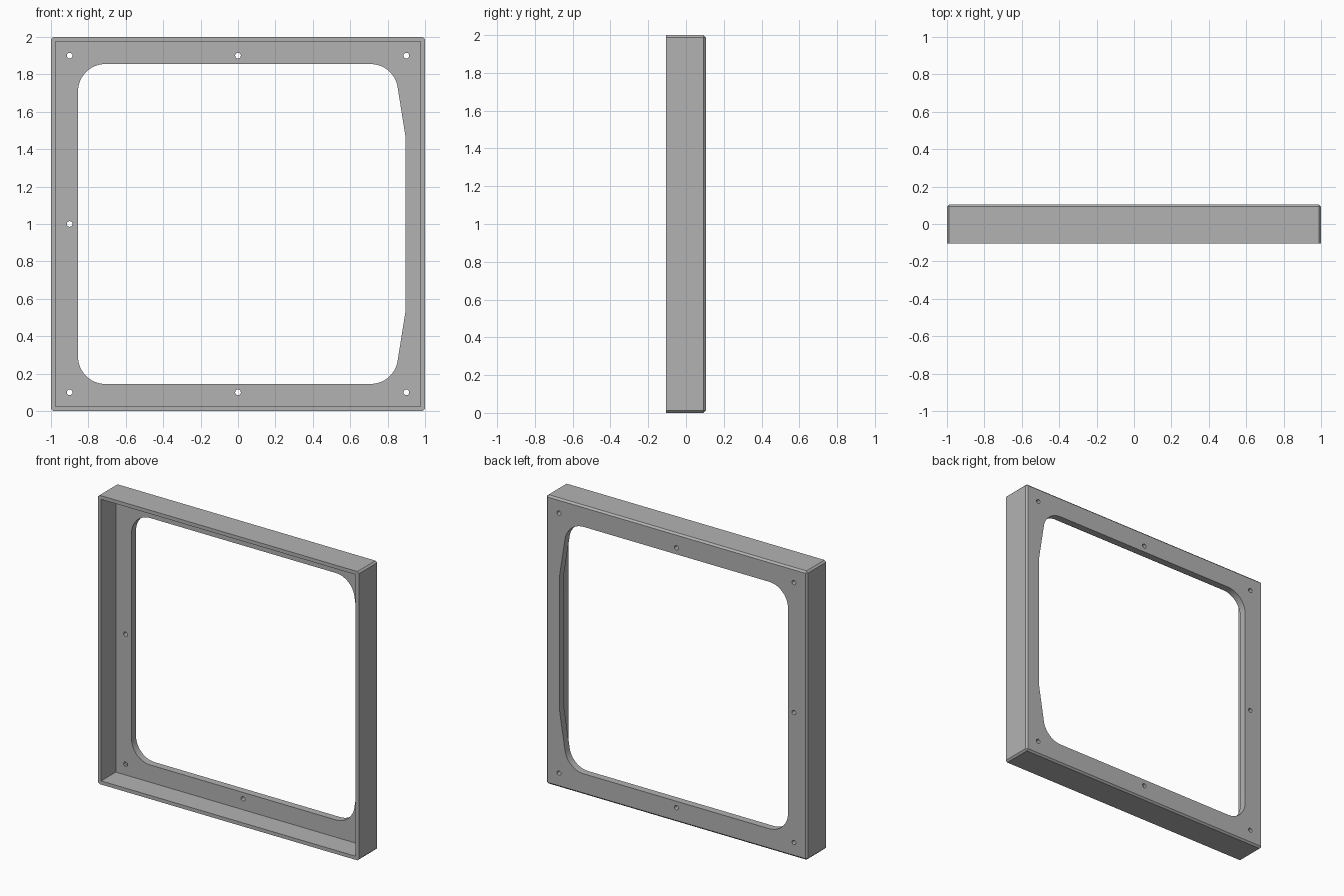
import bpy, bmesh, math

if "Cube" in bpy.data.objects:
    bpy.data.objects.remove(bpy.data.objects["Cube"])

HALF_D = 0.105    # half depth of the frame
PLATE = 0.05      # thickness of the back plate
WALL = 0.025      # thickness of the side walls
CHAMFER = 0.012

grey = bpy.data.materials.new("grey plastic")
grey.diffuse_color = (0.45, 0.45, 0.45, 1)
grey.use_nodes = True
grey.node_tree.nodes["Principled BSDF"].inputs["Base Color"].default_value = grey.diffuse_color


def prism(name, points, y0, y1):
    """Extrude an x-z outline from y0 to y1."""
    bm = bmesh.new()
    face = bm.faces.new([bm.verts.new((x, y0, z)) for x, z in points])
    ext = bmesh.ops.extrude_face_region(bm, geom=[face])
    verts = [v for v in ext["geom"] if isinstance(v, bmesh.types.BMVert)]
    bmesh.ops.translate(bm, verts=verts, vec=(0, y1 - y0, 0))
    bmesh.ops.recalc_face_normals(bm, faces=bm.faces)
    mesh = bpy.data.meshes.new(name)
    bm.to_mesh(mesh)
    bm.free()
    mesh.materials.append(grey)
    ob = bpy.data.objects.new(name, mesh)
    bpy.context.collection.objects.link(ob)
    return ob


def square(h):
    return [(-h, 1 - h), (h, 1 - h), (h, 1 + h), (-h, 1 + h)]


def arc(cx, cz, r, a0, a1, n):
    angles = [math.radians(a0 + (a1 - a0) * i / n) for i in range(n + 1)]
    return [(cx + r * math.cos(a), cz + r * math.sin(a)) for a in angles]


def cut(ob, cutter):
    """Subtract the cutter and discard it."""
    cutter.hide_render = True
    mod = ob.modifiers.new("cut", 'BOOLEAN')
    mod.operation = 'DIFFERENCE'
    mod.solver = 'EXACT'
    mod.object = cutter
    bpy.context.view_layer.objects.active = ob
    bpy.ops.object.modifier_apply(modifier=mod.name)
    bpy.data.objects.remove(cutter)


# Outer block, chamfered everywhere except the front rim
frame = prism("shallow_frame", square(1), -HALF_D, HALF_D)
bm = bmesh.new()
bm.from_mesh(frame.data)
edges = [e for e in bm.edges if any(v.co.y > 0 for v in e.verts)]
bmesh.ops.bevel(bm, geom=edges, offset=CHAMFER, segments=1,
                affect='EDGES', profile=0.5)
bm.to_mesh(frame.data)
bm.free()

# Front cavity, leaving thin walls and the back plate
cut(frame, prism("cavity_cutter", square(1 - WALL), -0.3, HALF_D - PLATE))

# Opening: rounded corners, right side widened by two slanted edges
R = 0.145
upper = [(0.895, 1.47)]
upper += arc(0.71, 1.71, R, 9, 90, 14)
upper += arc(-0.71, 1.71, R, 90, 180, 14)
lower = [(x, 2 - z) for x, z in reversed(upper)]
cut(frame, prism("opening_cutter", upper + lower, -0.3, 0.3))

# Screw holes: corners, top and bottom middle, left middle
holes = [(x, z) for x in (-0.9, 0, 0.9) for z in (0.1, 1.9)] + [(-0.9, 1.0)]
for x, z in holes:
    cut(frame, prism("hole_cutter", arc(x, z, 0.015, 0, 345, 23), -0.3, 0.3))

# Smooth the round cuts, keep the flat edges sharp
bpy.ops.object.select_all(action='DESELECT')
frame.select_set(True)
bpy.context.view_layer.objects.active = frame
bpy.ops.object.shade_smooth_by_angle(angle=math.radians(25))
